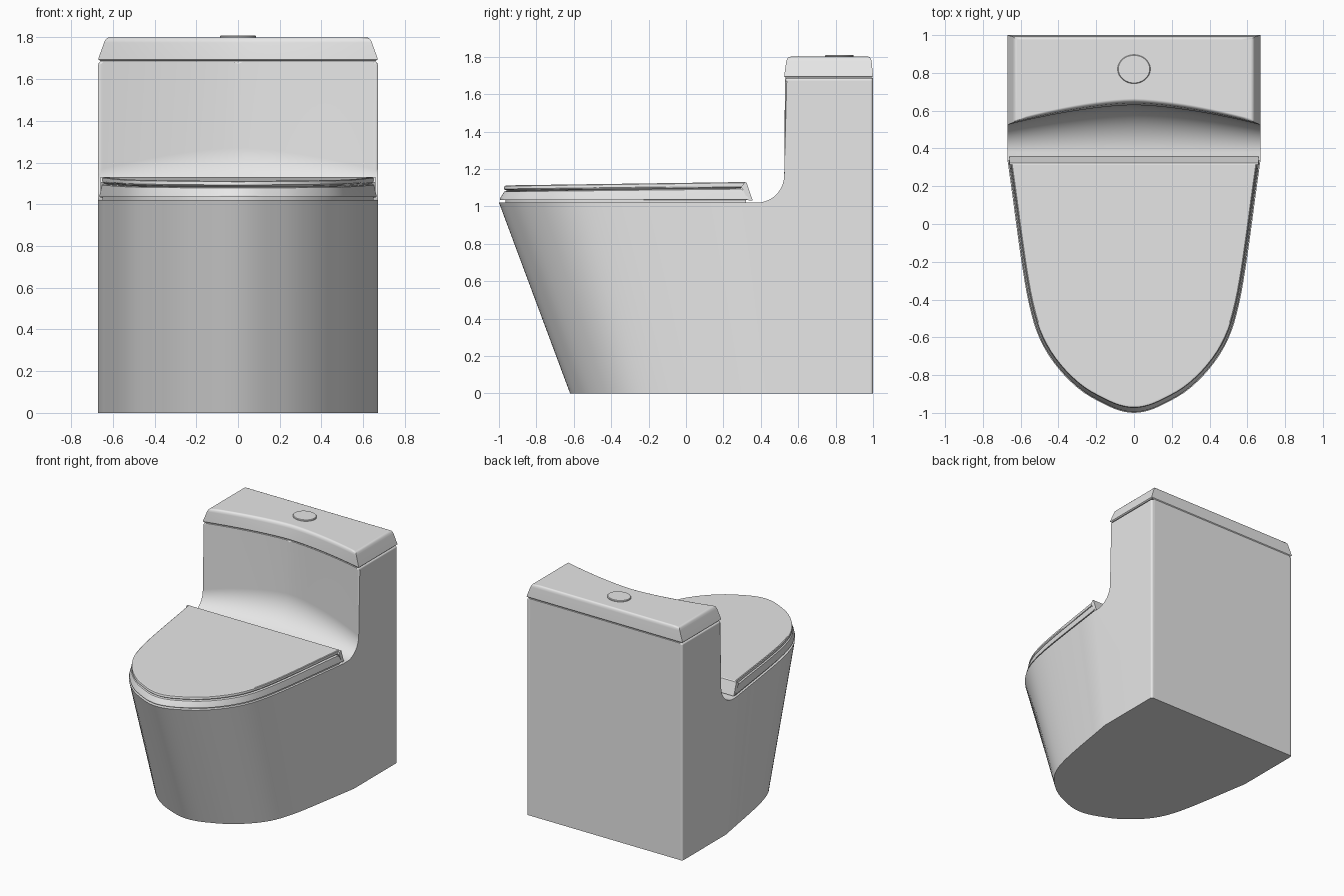
import bpy, bmesh, math
from mathutils import Vector

if "Cube" in bpy.data.objects:
    bpy.data.objects.remove(bpy.data.objects["Cube"])

ceramic = bpy.data.materials.new("white ceramic")
ceramic.diffuse_color = (0.8, 0.8, 0.8, 1)
ceramic.use_nodes = True
ceramic.node_tree.nodes["Principled BSDF"].inputs["Base Color"].default_value = ceramic.diffuse_color

W, BACK, DECK, TANK = 0.67, 1.0, 1.02, 1.685


def finish(bm, name, angle=30):
    bmesh.ops.recalc_face_normals(bm, faces=bm.faces[:])
    me = bpy.data.meshes.new(name)
    bm.to_mesh(me)
    bm.free()
    ob = bpy.data.objects.new(name, me)
    bpy.context.collection.objects.link(ob)
    me.materials.append(ceramic)
    bpy.ops.object.select_all(action='DESELECT')
    ob.select_set(True)
    bpy.context.view_layer.objects.active = ob
    bpy.ops.object.shade_smooth_by_angle(angle=math.radians(angle))
    wn = ob.modifiers.new("weighted normals", 'WEIGHTED_NORMAL')
    wn.keep_sharp = True
    return ob


def loft(rings):
    """Closed skin through rings of equal length, capped at both ends."""
    bm = bmesh.new()
    vs = [[bm.verts.new(p) for p in r] for r in rings]
    n = len(rings[0])
    for a, b in zip(vs, vs[1:]):
        for i in range(n):
            j = (i + 1) % n
            bm.faces.new((a[i], a[j], b[j], b[i]))
    bm.faces.new(vs[0])
    bm.faces.new(vs[-1])
    return bm


# plan outline of the bowl rim, right half from back to front tip
ctrl = [Vector(p) for p in [
    (0.67, 0.34), (0.645, 0.16), (0.617, -0.05), (0.588, -0.25), (0.557, -0.42),
    (0.515, -0.57), (0.455, -0.69), (0.37, -0.80), (0.27, -0.89), (0.165, -0.95),
    (0.08, -0.987), (0, -1)]]


def smooth_outline():
    pts = [ctrl[0]]
    ext = ctrl + [Vector((-ctrl[-2].x, ctrl[-2].y))]
    for i in range(1, len(ctrl) - 1):
        a, b, c, d = ext[i - 1:i + 3]
        for k in range(3):
            t = k / 3
            pts.append(0.5 * (2 * b + (c - a) * t + (2 * a - 5 * b + 4 * c - d) * t * t
                              + (3 * b - a - 3 * c + d) * t ** 3))
    return pts + [ctrl[-1]]


half = smooth_outline()
outline = [(p.x, p.y) for p in half] + [(-p.x, p.y) for p in reversed(half[:-1])]


def tank_front(x):
    return 0.63 - 0.105 * (abs(x) / W) ** 1.6


# body: bowl and tank in one skin, lofted across the width
sections = []
for x, y in outline:
    yf, y0 = tank_front(x), 0.38
    r = yf - y0
    sec = [(BACK - (BACK - y) * 0.81, 0), (BACK, 0), (BACK, TANK), (yf, TANK)]
    for k in range(11):
        a = math.pi / 2 * (1 - k / 10)
        sec.append((y0 + r * math.sin(a), DECK + r * (1 - math.cos(a))))
    sec.append((y, DECK))
    sections.append([(x, q[0], q[1]) for q in sec])
bm = loft(sections)


def rounded(e):
    a, b = e.verts[0].co, e.verts[1].co
    if abs(a.x) > W - 0.001 and abs(a.x - b.x) < 0.001:
        upper = min(a.y, b.y) > 0.375 and min(a.z, b.z) > 0.01
        return upper or min(a.y, b.y) > BACK - 0.01
    return min(a.z, b.z) > TANK - 0.001 and abs(a.x - b.x) > 0.001


bmesh.ops.bevel(bm, geom=[e for e in bm.edges if rounded(e)], offset=0.014,
                offset_type='OFFSET', segments=3, profile=0.5, affect='EDGES')
finish(bm, "body")


# tank lid: curved front, tapering upwards
def lid_ring(ix, iy, z):
    xs = [-1 + 2 * i / 24 for i in range(25)]
    front = [(t * (W - ix), tank_front(t * W) + iy, z) for t in xs]
    back = [(t * (W - ix), BACK - iy * 0.7, z) for t in reversed(xs)]
    return front + back


finish(loft([lid_ring(*l) for l in [
    (0.008, 0.008, 1.688), (0, 0, 1.695), (0.002, 0.001, 1.703), (0.028, 0.011, 1.775),
    (0.034, 0.016, 1.789), (0.042, 0.024, 1.797), (0.052, 0.034, 1.80)]]), "tank_lid", 40)


# seat and cover: slabs following the rim, rising slightly to the back
def slab_ring(sx, front, back, zf, zb):
    ring = []
    for x, y in outline:
        t = (y + 1) / 1.34
        ring.append((x * sx, front + (back - front) * t, zf + (zb - zf) * t))
    return ring


finish(loft([slab_ring(*l) for l in [
    (0.97, -0.965, 0.32, 1.015, 1.015), (0.97, -0.965, 0.32, 1.034, 1.034),
    (0.99, -0.995, 0.335, 1.034, 1.036),
    (0.99, -0.995, 0.335, 1.042, 1.044), (0.972, -0.972, 0.30, 1.078, 1.092),
    (0.96, -0.96, 0.295, 1.082, 1.097)]]), "seat")

finish(loft([slab_ring(*l) for l in [
    (0.94, -0.94, 0.29, 1.078, 1.094), (0.965, -0.968, 0.30, 1.088, 1.104),
    (0.972, -0.974, 0.318, 1.093, 1.11), (0.97, -0.97, 0.32, 1.108, 1.126),
    (0.962, -0.96, 0.316, 1.112, 1.13)]]), "seat_cover")

# flange closing the back of the cover
flange = [(0.316, 1.13), (0.324, 1.126), (0.357, 1.03), (0.335, 1.03), (0.295, 1.105)]
finish(loft([[(x, y, z) for y, z in flange] for x in (-0.66, 0.66)]), "cover_hinge_flange")

# flush button on the tank lid
disc = [(0.087, 1.795), (0.087, 1.805), (0.083, 1.81)]
finish(loft([[(r * math.cos(a), 0.82 + 0.88 * r * math.sin(a), z)
              for a in [math.tau * i / 40 for i in range(40)]] for r, z in disc]),
       "flush_button")
